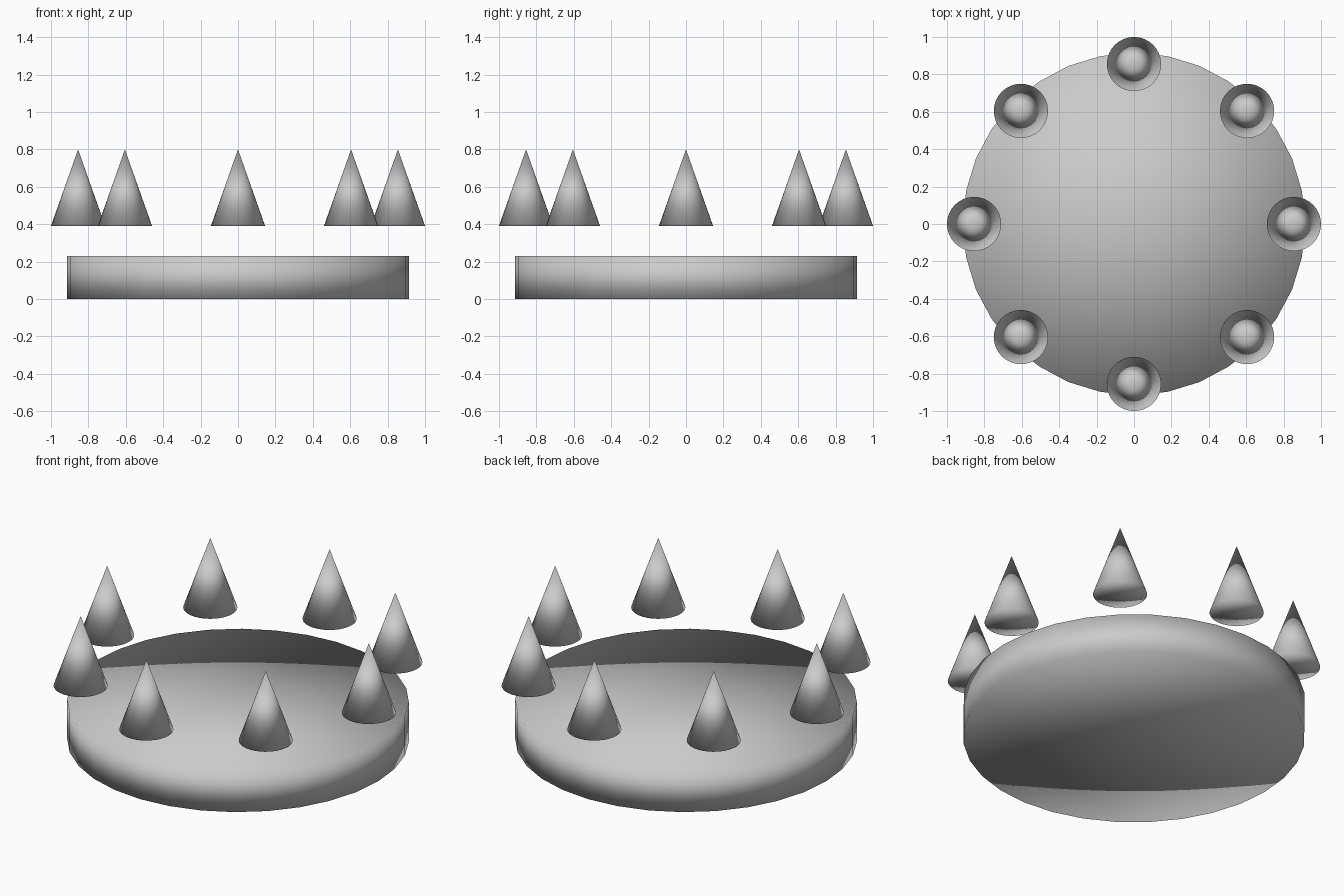
import bpy
import math

cube = bpy.data.objects.get("Cube")
if cube:
    bpy.data.objects.remove(cube, do_unlink=True)

# Plain grey material shared by every part
GREY = (0.6, 0.6, 0.6, 1.0)
grey = bpy.data.materials.new("plain_grey")
grey.use_nodes = True
grey.diffuse_color = GREY
grey.node_tree.nodes["Principled BSDF"].inputs["Base Color"].default_value = GREY


def finish(name):
    obj = bpy.context.object
    obj.name = name
    obj.data.materials.append(grey)
    # Rounded shading runs across the rims as well as the sides
    bpy.ops.object.shade_smooth()


# Flat round base
BASE_RADIUS, BASE_HEIGHT = 0.915, 0.23
bpy.ops.mesh.primitive_cylinder_add(
    vertices=32, radius=BASE_RADIUS, depth=BASE_HEIGHT,
    end_fill_type='TRIFAN', location=(0, 0, BASE_HEIGHT / 2))
finish("round_base")

# Ring of floating spikes
SPIKES, RING_RADIUS = 8, 0.855
SPIKE_BOTTOM, SPIKE_HEIGHT = 0.39, 0.41
for i in range(SPIKES):
    angle = math.tau * i / SPIKES
    bpy.ops.mesh.primitive_cone_add(
        vertices=32, radius1=0.145, radius2=0, depth=SPIKE_HEIGHT,
        end_fill_type='TRIFAN',
        location=(RING_RADIUS * math.cos(angle), RING_RADIUS * math.sin(angle),
                  SPIKE_BOTTOM + SPIKE_HEIGHT / 2))
    finish(f"spike_{i + 1}")
